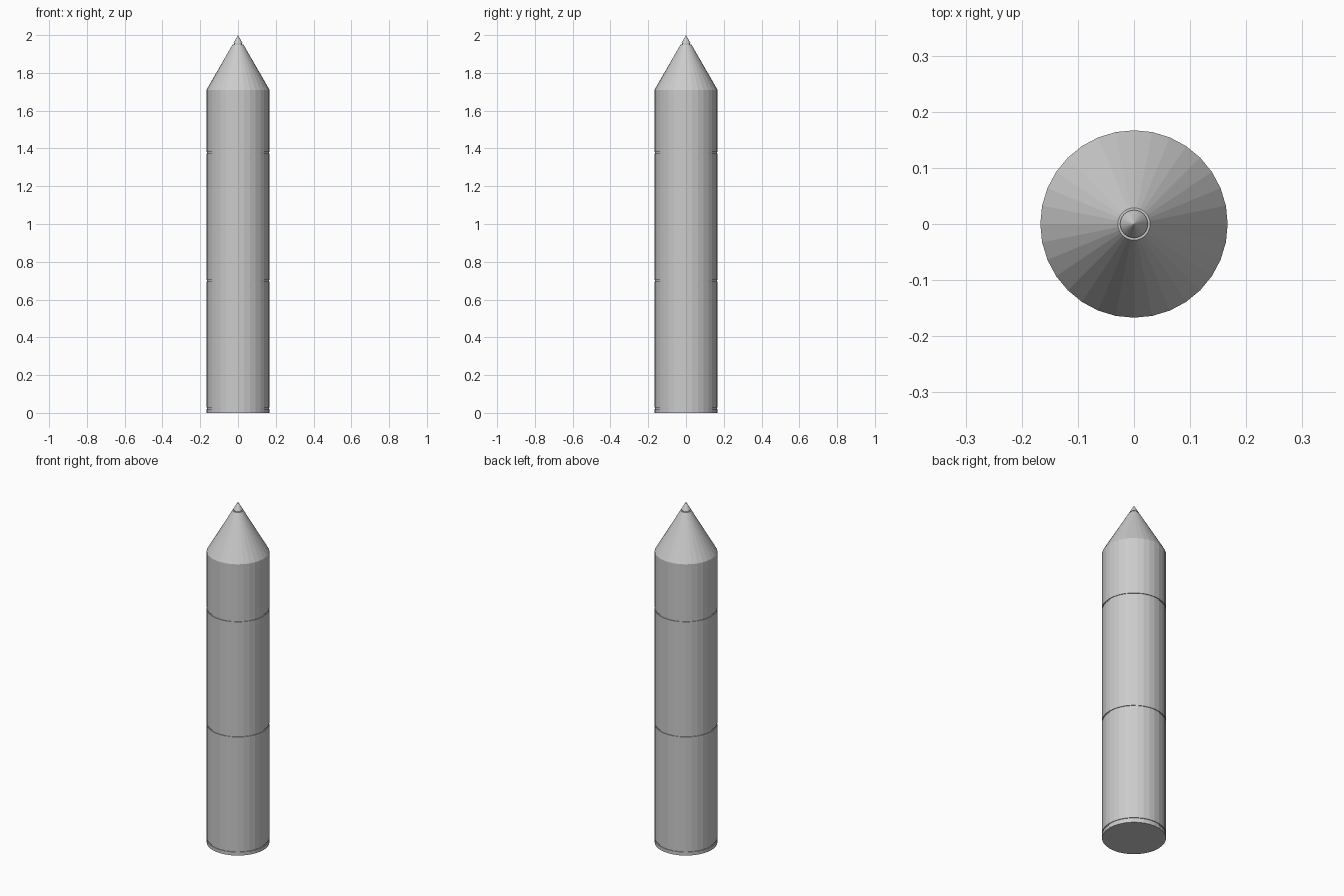
import bpy, bmesh
from math import cos, sin, tau

if "Cube" in bpy.data.objects:
    bpy.data.objects.remove(bpy.data.objects["Cube"])

SIDES = 32
R = 0.167            # body radius
SHOULDER = 1.71      # where the nose cone starts
TOP = 2.0


def lathe(name, profile):
    """Revolve (radius, z) points around z; zero radius makes a closed pole."""
    bm = bmesh.new()
    rings = []
    for r, z in profile:
        if r == 0:
            rings.append([bm.verts.new((0, 0, z))])
        else:
            rings.append([bm.verts.new((r * cos(tau * i / SIDES), r * sin(tau * i / SIDES), z))
                          for i in range(SIDES)])
    for a, b in zip(rings, rings[1:]):
        for i in range(SIDES):
            j = (i + 1) % SIDES
            if len(a) == 1:
                bm.faces.new((a[0], b[j], b[i]))
            elif len(b) == 1:
                bm.faces.new((a[i], a[j], b[0]))
            else:
                bm.faces.new((a[i], a[j], b[j], b[i]))
    mesh = bpy.data.meshes.new(name)
    bm.to_mesh(mesh)
    bm.free()
    obj = bpy.data.objects.new(name, mesh)
    bpy.context.collection.objects.link(obj)
    return obj


def groove(z, height=0.008, depth=0.004):
    lo, hi = z - height / 2, z + height / 2
    return [(R, lo), (R - depth, lo), (R - depth, hi), (R, hi)]


def cone_radius(z):
    return R * (TOP - z) / (TOP - SHOULDER)


# cylindrical body with three panel seams
body = [(0, 0), (R, 0)]
for z in (0.024, 0.70, 1.376):
    body += groove(z)
body.append((R, SHOULDER))
lathe("body", body)

# nose cone with a small seam below the separate tip
lo, hi = 1.950, 1.957
inner = cone_radius(hi) - 0.003
lathe("nose_cone", [(R, SHOULDER), (cone_radius(lo), lo), (inner, lo),
                    (inner, hi), (cone_radius(hi), hi), (0, TOP)])
